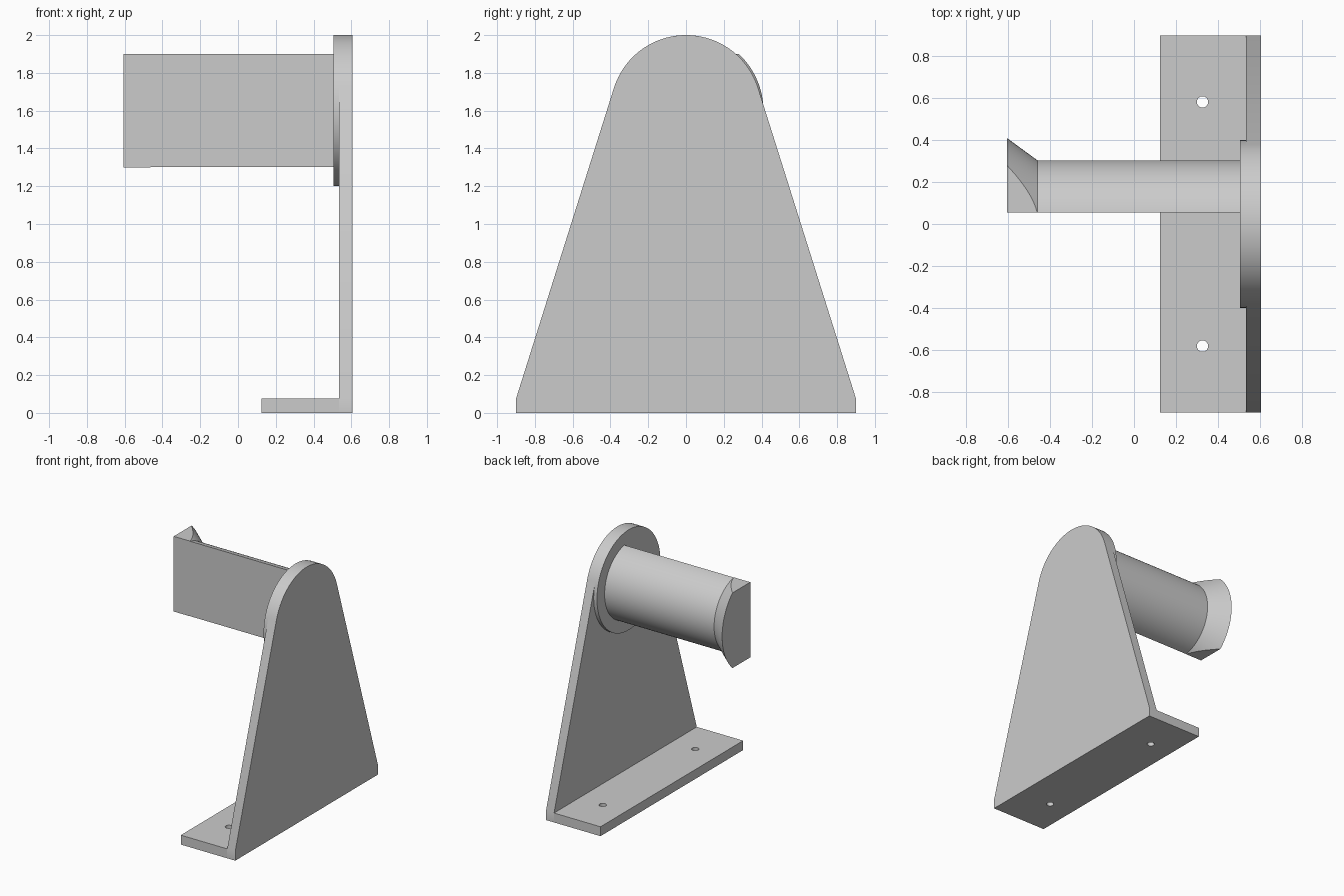
import bpy, bmesh, math
from mathutils import Vector

cube = bpy.data.objects.get("Cube")
if cube:
    bpy.data.objects.remove(cube, do_unlink=True)

# Main dimensions
HEAD_Z, HEAD_R = 1.6, 0.4
BACK, FACE, COLLAR, TIP = 0.606, 0.535, 0.506, -0.606
HALF_W, BASE_H, BASE_X = 0.9, 0.075, 0.125
SEGMENTS = 96

grey = bpy.data.materials.new("plain grey")
grey.use_nodes = True
grey.diffuse_color = (0.6, 0.6, 0.6, 1)
grey.node_tree.nodes["Principled BSDF"].inputs["Base Color"].default_value = (0.6, 0.6, 0.6, 1)


def finish(bm, name):
    bmesh.ops.recalc_face_normals(bm, faces=bm.faces)
    mesh = bpy.data.meshes.new(name)
    bm.to_mesh(mesh)
    bm.free()
    obj = bpy.data.objects.new(name, mesh)
    bpy.context.collection.objects.link(obj)
    mesh.materials.append(grey)
    return obj


def smooth(obj):
    bpy.ops.object.select_all(action='DESELECT')
    obj.select_set(True)
    bpy.context.view_layer.objects.active = obj
    bpy.ops.object.shade_smooth_by_angle(angle=math.radians(25))


def extrude(name, points, offset):
    """Extrude a closed outline of 3D points along an offset."""
    bm = bmesh.new()
    face = bm.faces.new([bm.verts.new(p) for p in points])
    new = bmesh.ops.extrude_face_region(bm, geom=[face])["geom"]
    bmesh.ops.translate(bm, vec=offset, verts=[v for v in new if isinstance(v, bmesh.types.BMVert)])
    return finish(bm, name)


def arc(radius, start, end, count):
    """Points of an arc in the y-z plane around the head centre."""
    steps = [start + (end - start) * i / count for i in range(count + 1)]
    return [(radius * math.cos(a), HEAD_Z + radius * math.sin(a)) for a in steps]


# Upright plate: straight sides run tangent into the round head
dy, dz = HALF_W, BASE_H - HEAD_Z
tangent = math.atan2(dz, dy) + math.acos(HEAD_R / math.hypot(dy, dz))
outline = [(-HALF_W, BASE_H), (-HALF_W, 0), (HALF_W, 0), (HALF_W, BASE_H)]
outline += arc(HEAD_R, tangent, math.pi - tangent, SEGMENTS // 2)
smooth(extrude("upright_plate", [(FACE, y, z) for y, z in outline], (BACK - FACE, 0, 0)))

# Round collar on the head
ring = arc(HEAD_R, 0, math.tau, SEGMENTS)[:-1]
smooth(extrude("collar", [(COLLAR, y, z) for y, z in ring], (FACE - COLLAR, 0, 0)))

# Foot with two screw holes
foot = extrude("foot", [(BASE_X, -HALF_W, 0), (FACE, -HALF_W, 0), (FACE, HALF_W, 0),
                        (BASE_X, HALF_W, 0)], (0, 0, BASE_H))
bm = bmesh.new()
for side in (-1, 1):
    drill = bmesh.ops.create_cone(bm, cap_ends=True, segments=32, radius1=0.027, radius2=0.027, depth=1)
    bmesh.ops.translate(bm, vec=(0.327, side * 0.583, 0), verts=drill["verts"])
cutter = finish(bm, "hole_cutter")
cutter.hide_render = True
cut = foot.modifiers.new("holes", 'BOOLEAN')
cut.operation, cut.solver, cut.object = 'DIFFERENCE', 'EXACT', cutter
bpy.context.view_layer.objects.active = foot
bpy.ops.object.modifier_apply(modifier=cut.name)
bpy.data.objects.remove(cutter, do_unlink=True)
smooth(foot)

# Holder arm: a turned bar with a flared end lip
bm = bmesh.new()
sections = []
for x, r in ((TIP, 0.41), (-0.461, 0.304), (COLLAR, 0.304)):
    sections.append([bm.verts.new((x, y, z)) for y, z in arc(r, 0, math.tau, SEGMENTS)[:-1]])
for a, b in zip(sections, sections[1:]):
    for i in range(SEGMENTS):
        j = (i + 1) % SEGMENTS
        bm.faces.new((a[i], a[j], b[j], b[i]))
bm.faces.new(sections[0])
bm.faces.new(sections[-1])

# Slice the arm flat at the front, top and bottom
for point, normal in (((0, 0.055, 0), (0, -1, 0)),
                      ((0, 0, HEAD_Z + 0.3), (0, 0, 1)),
                      ((0, 0, HEAD_Z - 0.3), (0, 0, -1))):
    bmesh.ops.bisect_plane(bm, geom=bm.verts[:] + bm.edges[:] + bm.faces[:], dist=1e-5,
                           plane_co=Vector(point), plane_no=Vector(normal), clear_outer=True)
    bmesh.ops.holes_fill(bm, edges=[e for e in bm.edges if e.is_boundary], sides=0)
smooth(finish(bm, "holder_arm"))
